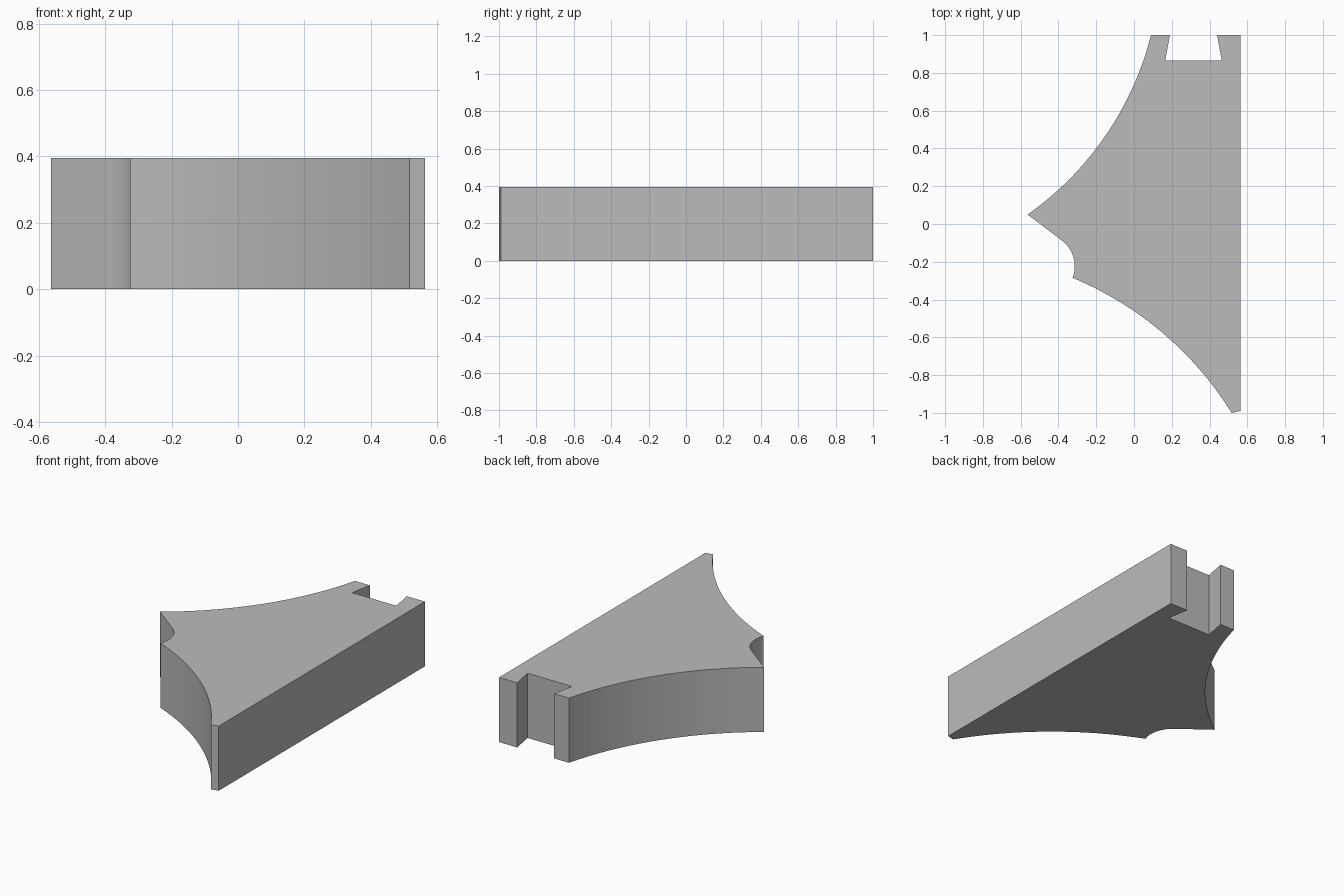
import bpy, bmesh
from mathutils import Vector
from math import atan2, cos, sin, tau

cube = bpy.data.objects.get("Cube")
if cube:
    bpy.data.objects.remove(cube, do_unlink=True)

HEIGHT = 0.395


def arc(a, via, b, steps):
    """Points of the circular arc from a through via to b."""
    a, via, b = Vector(a), Vector(via), Vector(b)
    p, q = via - a, b - a
    d = 2 * (p.x * q.y - p.y * q.x)
    off = Vector((q.y * p.length_squared - p.y * q.length_squared,
                  p.x * q.length_squared - q.x * p.length_squared)) / d
    c, r = a + off, off.length
    start = atan2(a.y - c.y, a.x - c.x)
    sweep = (atan2(b.y - c.y, b.x - c.x) - start) % tau
    if d < 0:
        sweep -= tau
    return [(c.x + r * cos(start + sweep * i / steps),
             c.y + r * sin(start + sweep * i / steps)) for i in range(steps + 1)]


# Outline: straight side, dovetail slot, then three concave curves
outline = [(0.563, -0.99), (0.563, 1), (0.44, 1), (0.465, 0.865), (0.165, 0.865), (0.19, 1)]
outline += arc((0.09, 1), (-0.2, 0.4), (-0.563, 0.05), 32)
outline += arc((-0.385, -0.085), (-0.328, -0.155), (-0.325, -0.285), 16)
outline += arc((-0.325, -0.285), (0.19, -0.61), (0.517, -1), 32)[1:]

# Extrude the outline into a solid block
bm = bmesh.new()
base = bm.faces.new([bm.verts.new((x, y, 0)) for x, y in outline])
top = bmesh.ops.extrude_face_region(bm, geom=[base], use_keep_orig=True)["geom"]
bmesh.ops.translate(bm, vec=(0, 0, HEIGHT),
                    verts=[g for g in top if isinstance(g, bmesh.types.BMVert)])
bmesh.ops.recalc_face_normals(bm, faces=bm.faces)
mesh = bpy.data.meshes.new("slotted_block")
bm.to_mesh(mesh)
bm.free()

block = bpy.data.objects.new("slotted_block", mesh)
bpy.context.collection.objects.link(block)

# Plain grey material
grey = bpy.data.materials.new("light_grey")
grey.use_nodes = True
grey.diffuse_color = (0.5, 0.5, 0.5, 1)
grey.node_tree.nodes["Principled BSDF"].inputs["Base Color"].default_value = (0.5, 0.5, 0.5, 1)
mesh.materials.append(grey)
